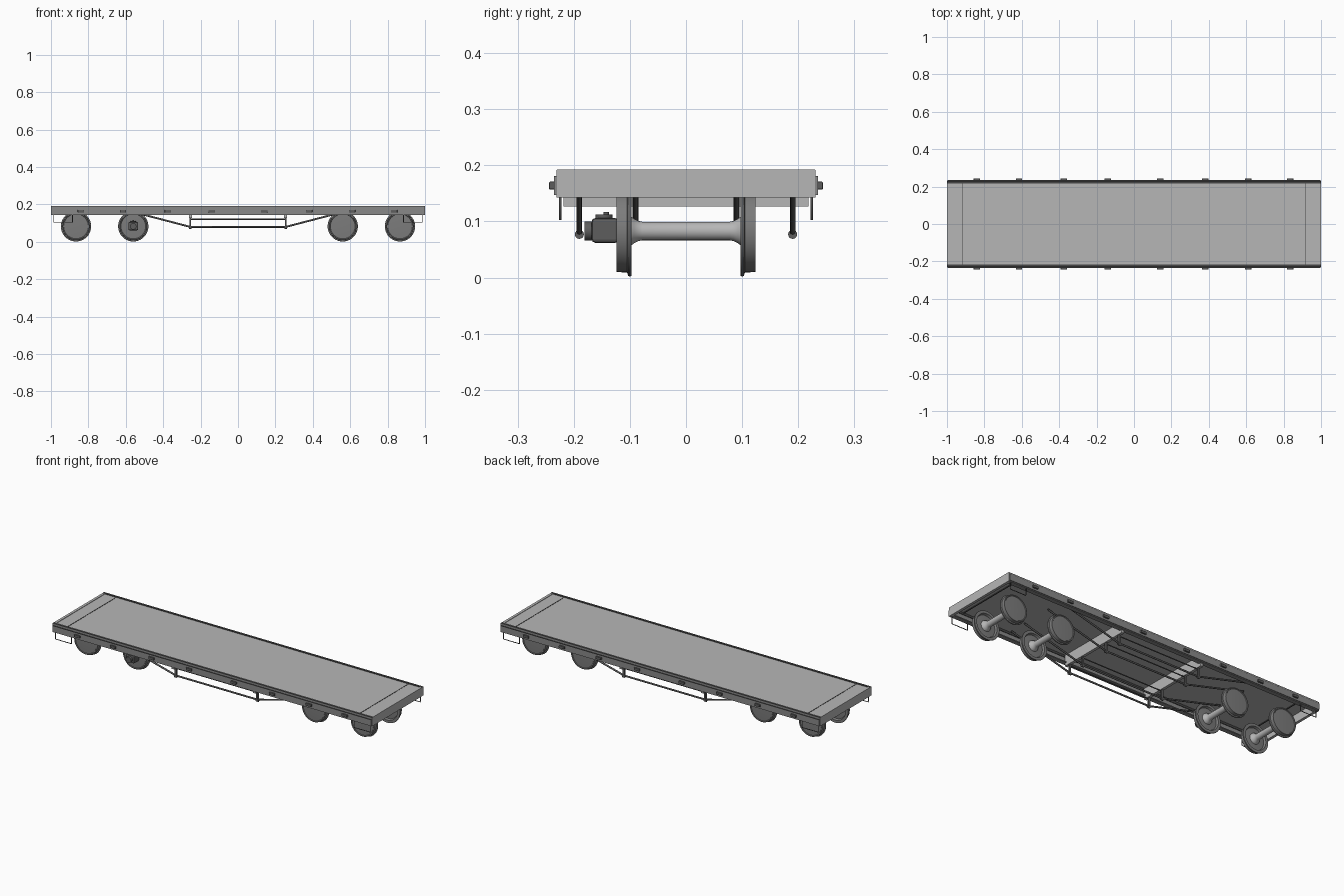
import bpy, bmesh, math
from mathutils import Matrix

if "Cube" in bpy.data.objects:
    bpy.data.objects.remove(bpy.data.objects["Cube"])


def paint(name, v):
    m = bpy.data.materials.new(name)
    m.diffuse_color = (v, v, v, 1)
    m.use_nodes = True
    m.node_tree.nodes["Principled BSDF"].inputs["Base Color"].default_value = m.diffuse_color
    return m


DECK = paint("deck_grey", 0.47)
SILL = paint("sill_grey", 0.25)
WHEEL = paint("wheel_grey", 0.2)
DARK = paint("dark_grey", 0.11)
EDGE = paint("edge_black", 0.06)
SIDES = (-1, 1)


def finish(name, bm, mat, smooth=False, recalc=True):
    me = bpy.data.meshes.new(name)
    if recalc:
        bmesh.ops.recalc_face_normals(bm, faces=bm.faces)
    bm.to_mesh(me)
    bm.free()
    me.materials.append(mat)
    ob = bpy.data.objects.new(name, me)
    bpy.context.collection.objects.link(ob)
    if smooth:
        bpy.ops.object.select_all(action='DESELECT')
        ob.select_set(True)
        bpy.context.view_layer.objects.active = ob
        bpy.ops.object.shade_smooth_by_angle(angle=math.radians(35))
    return ob


def boxes(name, items, mat, bevel=0):
    # each item: x0, x1, y0, y1, z0, z1
    bm = bmesh.new()
    for x0, x1, y0, y1, z0, z1 in items:
        m = Matrix.Translation(((x0 + x1) / 2, (y0 + y1) / 2, (z0 + z1) / 2))
        m = m @ Matrix.Diagonal((abs(x1 - x0), abs(y1 - y0), abs(z1 - z0), 1))
        bmesh.ops.create_cube(bm, size=1, matrix=m)
    ob = finish(name, bm, mat)
    if bevel:
        mod = ob.modifiers.new("bevel", 'BEVEL')
        mod.width, mod.segments = bevel, 2
    return ob


def cylinder(name, loc, r, depth, mat, axis='Z'):
    bm = bmesh.new()
    rot = {'Z': Matrix(), 'Y': Matrix.Rotation(math.pi / 2, 4, 'X'),
           'X': Matrix.Rotation(math.pi / 2, 4, 'Y')}[axis]
    bmesh.ops.create_cone(bm, cap_ends=True, segments=20, radius1=r, radius2=r,
                          depth=depth, matrix=Matrix.Translation(loc) @ rot)
    return finish(name, bm, mat, True)


def lathe_y(name, x, z, profile, mat, steps=40):
    # profile of (radius, y) spun around an axle along y
    bm = bmesh.new()
    vs = [bm.verts.new((r, y, 0)) for r, y in profile]
    es = [bm.edges.new(p) for p in zip(vs, vs[1:])]
    bmesh.ops.spin(bm, geom=vs + es, cent=(0, 0, 0), axis=(0, 1, 0),
                   angle=2 * math.pi, steps=steps)
    bmesh.ops.remove_doubles(bm, verts=bm.verts, dist=1e-5)
    bmesh.ops.translate(bm, verts=bm.verts, vec=(x, 0, z))
    return finish(name, bm, mat, True)


def tube(name, pts, r, mat):
    cu = bpy.data.curves.new(name, 'CURVE')
    cu.dimensions = '3D'
    cu.bevel_depth, cu.bevel_resolution, cu.use_fill_caps = r, 2, True
    sp = cu.splines.new('POLY')
    sp.points.add(len(pts) - 1)
    for p, c in zip(sp.points, pts):
        p.co = (*c, 1)
    cu.materials.append(mat)
    ob = bpy.data.objects.new(name, cu)
    bpy.context.collection.objects.link(ob)
    bpy.ops.object.select_all(action='DESELECT')
    ob.select_set(True)
    bpy.context.view_layer.objects.active = ob
    bpy.ops.object.convert(target='MESH')


# deck: one thin sheet, with dark seams near both ends and dark edge strips
bm = bmesh.new()
bmesh.ops.create_grid(bm, x_segments=1, y_segments=1, size=1,
                      matrix=Matrix.Translation((0, 0, 0.19)) @ Matrix.Diagonal((0.99, 0.222, 1, 1)))
finish("deck_floor", bm, DECK, recalc=False)
boxes("deck_seam", [(s * 0.913, s * 0.918, -0.218, 0.218, 0.186, 0.191) for s in SIDES], EDGE)
boxes("edge_strip", [(-0.999, 0.999, s * 0.217, s * 0.23, 0.178, 0.193) for s in SIDES], EDGE)

# end beams and channel-shaped side sills
boxes("end_beam", [(s * 0.985, s * 1.0, -0.23, 0.23, 0.143, 0.1925) for s in SIDES], DECK)
boxes("side_sill", [b for s in SIDES for b in (
    (-0.999, 0.999, s * 0.22, s * 0.2305, 0.143, 0.192),
    (-0.997, 0.997, s * 0.228, s * 0.235, 0.147, 0.18),
    (-0.985, 0.985, s * 0.205, s * 0.222, 0.143, 0.148))], SILL)
# dark ledge on top of each sill
boxes("sill_ledge", [(-0.997, 0.997, s * 0.2285, s * 0.235, 0.179, 0.181) for s in SIDES], EDGE)

# cross beams over the truss posts
boxes("cross_beam", [(s * 0.255 - 0.008, s * 0.255 + 0.008, -0.218, 0.218, 0.127, 0.188)
                     for s in SIDES], DECK)

# stake pockets
boxes("stake_pocket", [(x - 0.017, x + 0.017, s * 0.23, s * 0.244, 0.157, 0.171)
                       for s in SIDES
                       for x in (-0.84, -0.615, -0.375, -0.14, 0.14, 0.38, 0.61, 0.835)],
      DARK, 0.002)

# wheelsets: axle as one turned part, wheels with flanges as another
axle = [(0.0165, 0), (0.0165, 0.078), (0.018, 0.085), (0.022, 0.093), (0.028, 0.1),
        (0.030, 0.107)]
wheel = [(0.028, 0.106), (0.060, 0.108), (0.065, 0.097), (0.080, 0.097), (0.081, 0.100),
         (0.080, 0.103), (0.074, 0.105), (0.073, 0.124), (0.068, 0.124), (0.066, 0.121),
         (0, 0.124)]
for x in (-0.866, -0.56, 0.56, 0.866):
    lathe_y("axle", x, 0.083, [(r, -y) for r, y in reversed(axle[1:])] + axle, DECK)
    for s in SIDES:
        lathe_y("wheel", x, 0.083, [(r, s * y) for r, y in wheel], WHEEL)

# axle-driven unit on one wheel
X = -0.56
boxes("axle_unit_body", [(X - 0.026, X + 0.026, -0.168, -0.12, 0.062, 0.106)], DARK, 0.006)
cylinder("axle_unit_cap", (X, -0.173, 0.083), 0.017, 0.016, DARK, 'Y')
cylinder("axle_unit_top", (X, -0.146, 0.107), 0.015, 0.010, DARK)
cylinder("axle_unit_knob", (X, -0.142, 0.113), 0.005, 0.008, DARK)

# four truss rods with posts
for y in (-0.19, -0.09, 0.09, 0.19):
    tube("truss_rod", [(-0.63, y, 0.178), (-0.255, y, 0.08), (0.255, y, 0.08),
                       (0.63, y, 0.178)], 0.005, DARK)
    for s in SIDES:
        boxes("truss_post", [(s * 0.255 - 0.005, s * 0.255 + 0.005,
                              y - 0.005, y + 0.005, 0.076, 0.13)], DARK)
        cylinder("truss_saddle", (s * 0.255, y, 0.077), 0.008, 0.014, DARK, 'X')
    # light tie between the posts
    tube("post_tie", [(-0.255, y, 0.121), (0.255, y, 0.121)], 0.003, DARK)

# corner steps
for sx in SIDES:
    for sy in SIDES:
        y = sy * 0.224
        tube("corner_step", [(sx * 0.985, y, 0.15), (sx * 0.985, y, 0.104),
                             (sx * 0.885, y, 0.104), (sx * 0.885, y, 0.15)], 0.0025, DARK)
